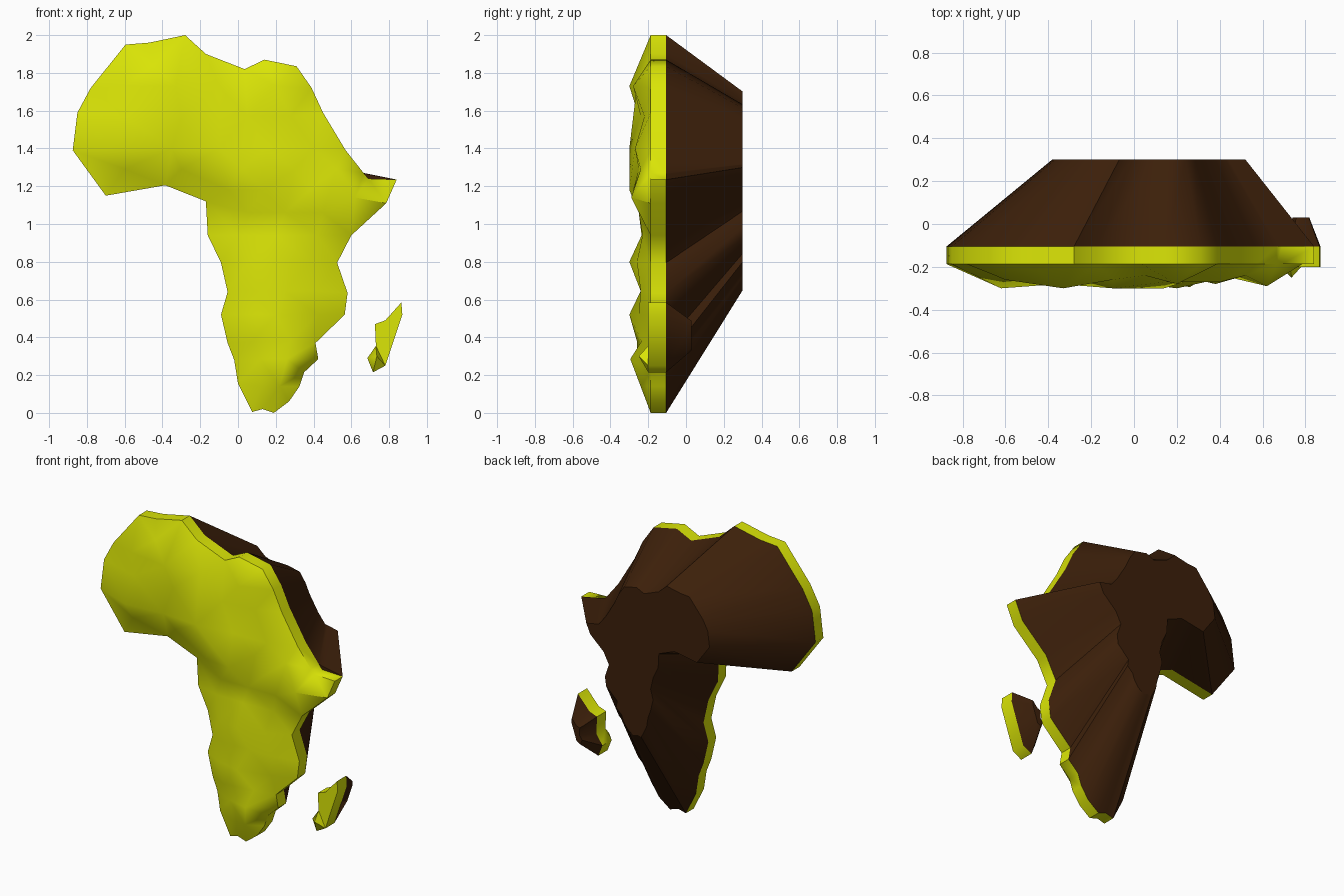
import bpy
import bmesh
import math
from mathutils import Vector
from mathutils.geometry import delaunay_2d_cdt

if "Cube" in bpy.data.objects:
    bpy.data.objects.remove(bpy.data.objects["Cube"], do_unlink=True)


def make_material(name, colour):
    mat = bpy.data.materials.new(name)
    mat.use_nodes = True
    mat.diffuse_color = colour
    mat.node_tree.nodes["Principled BSDF"].inputs["Base Color"].default_value = colour
    return mat


yellow = make_material("yellow green", (0.71, 0.79, 0.002, 1))
brown = make_material("dark brown", (0.045, 0.014, 0.003, 1))

# Coastlines as (x, z), clockwise from the north
mainland = [
    (-.28, 2), (-.17, 1.9), (.035, 1.82), (.14, 1.87), (.31, 1.835), (.39, 1.72),
    (.45, 1.59), (.57, 1.39), (.665, 1.27), (.69, 1.24), (.84, 1.235), (.785, 1.11),
    (.6, .94), (.525, .795), (.58, .635), (.565, .52), (.41, .37), (.425, .285),
    (.35, .215), (.325, .14), (.27, .06), (.19, 0), (.13, .02), (.075, .005),
    (0, .155), (-.02, .28), (-.055, .37), (-.09, .52), (-.055, .64), (-.09, .795),
    (-.16, .94), (-.17, 1.12), (-.385, 1.205), (-.7, 1.15), (-.875, 1.39),
    (-.85, 1.59), (-.78, 1.72), (-.595, 1.95), (-.47, 1.96)]
island = [(.865, .585), (.78, .49), (.725, .47), (.73, .355),
          (.685, .29), (.715, .215), (.78, .25), (.87, .52)]

# Relief: height row -> (x, forward depth) of each hill or valley
mainland_relief = {
    1.84: [(-.45, .22)],
    1.73: [(-.6, .26), (-.33, .3), (-.1, .26), (.2, .28)],
    1.57: [(-.6, .24), (-.3, .25), (.05, .24), (.28, .22)],
    1.4: [(-.62, .3), (-.35, .28), (-.1, .3), (.15, .27), (.4, .27)],
    1.29: [(-.6, .24), (-.3, .23), (.02, .3), (.3, .25), (.52, .24)],
    1.18: [(-.05, .27), (.14, .3), (.38, .28)],
    1.14: [(.62, .29)],
    1.06: [(.05, .25), (.25, .25), (.45, .25)],
    .94: [(0, .23), (.2, .235), (.42, .23)],
    .8: [(.05, .28), (.2, .3), (.38, .26)],
    .645: [(.05, .24), (.25, .24), (.42, .24)],
    .52: [(.03, .26), (.2, .3), (.42, .25)],
    .38: [(.08, .26), (.28, .235)],
    .285: [(.12, .26), (.26, .295)],
    .14: [(.12, .23), (.22, .24)]}
island_relief = {.3: [(.735, .25)]}

SEAM = -.105    # plane where the yellow crust meets the brown base


def finish(bm, name, mat, angle):
    bmesh.ops.recalc_face_normals(bm, faces=bm.faces)
    mesh = bpy.data.meshes.new(name)
    bm.to_mesh(mesh)
    bm.free()
    mesh.materials.append(mat)
    obj = bpy.data.objects.new(name, mesh)
    bpy.context.collection.objects.link(obj)
    bpy.ops.object.select_all(action="DESELECT")
    obj.select_set(True)
    bpy.context.view_layer.objects.active = obj
    bpy.ops.object.shade_smooth_by_angle(angle=math.radians(angle))


def ring(bm, outline, y):
    return [bm.verts.new((x, y, z)) for x, z in outline]


def bridge(bm, first, second):
    for i in range(len(first)):
        bm.faces.new((first[i - 1], first[i], second[i], second[i - 1]))


def cap(bm, loop):
    """Flat end with a crisp border."""
    for edge in bm.faces.new(loop).edges:
        edge.smooth = False


def crust(name, outline, relief, rim):
    """Hilly front surface with an upright edge behind it."""
    hills = [(x, z, d) for z, row in relief.items() for x, d in row]
    points = [(x, z, rim) for x, z in outline] + hills
    count = len(outline)
    border = [(i, (i + 1) % count) for i in range(count)]
    flat, _, tris, origin, _, _ = delaunay_2d_cdt(
        [Vector(p[:2]) for p in points], border, [], 1, 1e-5)
    bm = bmesh.new()
    verts = [bm.verts.new((p.x, -points[src[0]][2] if src else -rim, p.y))
             for p, src in zip(flat, origin)]
    for tri in tris:
        bm.faces.new([verts[i] for i in tri])
    where = {src: i for i, group in enumerate(origin) for src in group}
    front = [verts[where[i]] for i in range(count)]
    back = ring(bm, outline, SEAM)
    bridge(bm, front, back)
    cap(bm, back)
    finish(bm, name, yellow, 50)


def base(name, outline, centre, scale, depth):
    """Backing that tapers to a smaller copy of the coastline."""
    bm = bmesh.new()
    cx, cz = centre
    small = [(cx + (x - cx) * scale, cz + (z - cz) * scale) for x, z in outline]
    front, back = ring(bm, outline, SEAM), ring(bm, small, depth)
    bridge(bm, front, back)
    cap(bm, front)
    cap(bm, back)
    finish(bm, name, brown, 45)


crust("mainland_crust", mainland, mainland_relief, .187)
crust("island_crust", island, island_relief, .2)

# The base fills the small notch above the eastern horn
filled = [(.7, 1.262) if p == (.69, 1.24) else p for p in mainland]
base("mainland_base", filled, (.165, 1.37), .526, .3)
base("island_base", island, (.78, .415), .42, .03)
